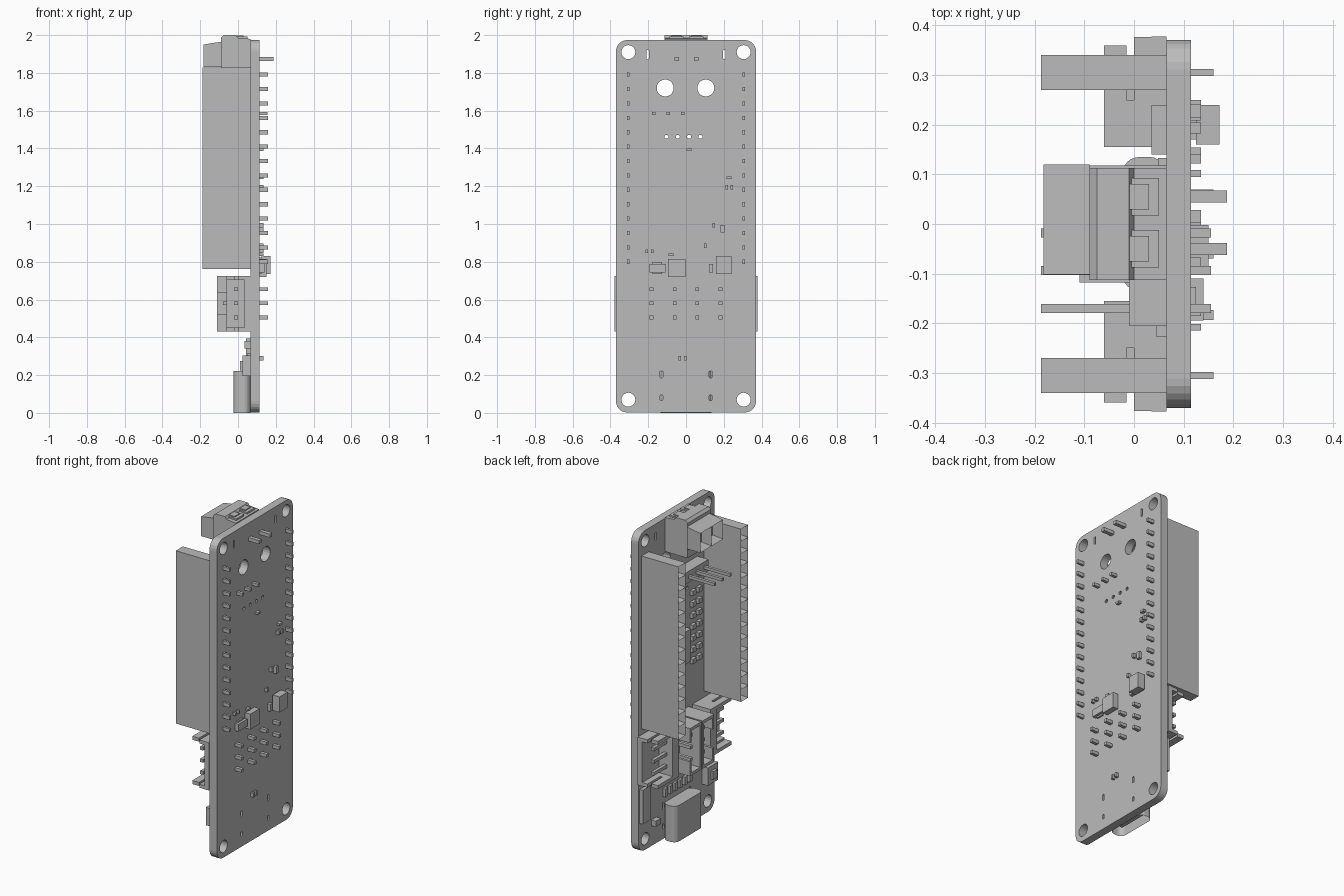
import bpy, bmesh, math
from mathutils import Matrix, Vector

cube = bpy.data.objects.get("Cube")
if cube:
    bpy.data.objects.remove(cube, do_unlink=True)

grey = bpy.data.materials.new("plain grey")
grey.use_nodes = True
grey.diffuse_color = (0.5, 0.5, 0.5, 1)
grey.node_tree.nodes["Principled BSDF"].inputs["Base Color"].default_value = (0.5, 0.5, 0.5, 1)

FACE, BACK = 0.065, 0.115   # component side and solder side of the board


def add_mesh(name, bm):
    bmesh.ops.recalc_face_normals(bm, faces=bm.faces)
    mesh = bpy.data.meshes.new(name)
    bm.to_mesh(mesh)
    bm.free()
    mesh.materials.append(grey)
    obj = bpy.data.objects.new(name, mesh)
    bpy.context.collection.objects.link(obj)
    return obj


def put_box(bm, x, y, z):
    size = Vector((x[1] - x[0], abs(y[1] - y[0]), z[1] - z[0]))
    mid = Vector((sum(x), sum(y), sum(z))) / 2
    bmesh.ops.create_cube(bm, size=1, matrix=Matrix.LocRotScale(mid, None, size))


def boxes(name, bounds):
    bm = bmesh.new()
    for x, y, z in bounds:
        put_box(bm, x, y, z)
    add_mesh(name, bm)


def rounded(w, h, r, cy, cz, n=6):
    pts = []
    for q, (sy, sz) in enumerate([(1, 1), (-1, 1), (-1, -1), (1, -1)]):
        for i in range(n + 1):
            a = math.pi / 2 * (q + i / n)
            pts.append((cy + sy * (w / 2 - r) + r * math.cos(a), cz + sz * (h / 2 - r) + r * math.sin(a)))
    return pts


def circle(cy, cz, r, n=20):
    return [(cy + r * math.cos(math.tau * i / n), cz + r * math.sin(math.tau * i / n)) for i in range(n)]


def prism(name, points, axis, lo, hi):
    """Extrude a closed outline along y or z."""
    bm = bmesh.new()
    place = {"y": lambda p, t: (p[0], t, p[1]), "z": lambda p, t: (*p, t)}[axis]
    face = bm.faces.new([bm.verts.new(place(p, lo)) for p in points])
    new = bmesh.ops.extrude_face_region(bm, geom=[face], use_keep_orig=True)["geom"]
    move = Vector(place((0, 0), hi - lo))
    bmesh.ops.translate(bm, vec=move, verts=[v for v in new if isinstance(v, bmesh.types.BMVert)])
    return add_mesh(name, bm)


# Circuit board with its drilled holes
outlines = [rounded(0.742, 1.972, 0.06, 0, 0.988)]
outlines += [circle(s * 0.305, z, 0.037) for s in (-1, 1) for z in (0.07, 1.91)]
outlines += [circle(-0.11, 1.72, 0.045), circle(0.105, 1.72, 0.045)]
outlines += [circle(-0.104 + 0.06 * i, 1.462, 0.011, 10) for i in range(4)]
outlines += [rounded(0.013, 0.05, 0.006, s * 0.203, 1.897, 3) for s in (-1, 1)]
outlines += [rounded(0.015, h, 0.007, s * 0.13, z, 3) for s in (-1, 1) for z, h in ((0.205, 0.04), (0.08, 0.03))]
curve = bpy.data.curves.new("board outline", "CURVE")
curve.dimensions = "2D"
curve.fill_mode = "BOTH"
curve.extrude = (BACK - FACE) / 2
for outline in outlines:
    spline = curve.splines.new("POLY")
    spline.points.add(len(outline) - 1)
    for point, (y, z) in zip(spline.points, outline):
        point.co = (y, z, 0, 1)
    spline.use_cyclic_u = True
    spline.use_smooth = False
temp = bpy.data.objects.new("board outline", curve)
bpy.context.collection.objects.link(temp)
bpy.context.view_layer.update()
mesh = bpy.data.meshes.new_from_object(temp.evaluated_get(bpy.context.evaluated_depsgraph_get()))
bpy.data.objects.remove(temp, do_unlink=True)
mesh.transform(Matrix(((0, 0, 1, (FACE + BACK) / 2), (1, 0, 0, 0), (0, 1, 0, 0), (0, 0, 0, 1))))
mesh.materials.clear()
mesh.materials.append(grey)
bpy.context.collection.objects.link(bpy.data.objects.new("circuit_board", mesh))

# Long socket strips with a row of square openings, plus their solder pins
PITCH, FIRST = 0.0762, 0.8
for side, s in (("left", 1), ("right", -1)):
    bm = bmesh.new()
    for i in range(14):
        z = FIRST + PITCH * i
        put_box(bm, (-0.187, FACE), (s * 0.27, s * 0.34), (z - PITCH / 2, z + PITCH / 2))
    bm.normal_update()
    mouths = [f for f in bm.faces if f.normal.x < -0.9]
    bmesh.ops.inset_individual(bm, faces=mouths, thickness=0.016)
    bmesh.ops.translate(bm, vec=(0.09, 0, 0), verts=list({v for f in mouths for v in f.verts}))
    add_mesh(side + "_socket_strip", bm)
    boxes(side + "_socket_pins", [((BACK - 0.01, 0.16), (s * 0.305 - 0.007, s * 0.305 + 0.007),
          (FIRST + PITCH * i - 0.011, FIRST + PITCH * i + 0.011)) for i in range(14)])

# Screw terminal at the top: stepped body and protruding nose
prism("terminal_body", [(FACE, 1.77), (-0.09, 1.77), (-0.09, 1.985), (-0.075, 2.0), (-0.01, 2.0),
                        (0, 1.985), (FACE, 1.98)], "y", -0.113, 0.113)
bm = bmesh.new()
for lo, hi in ((-0.102, 0.009), (0.009, 0.12)):
    put_box(bm, (-0.182, -0.09), (lo, hi), (1.83, 1.965))
for v in bm.verts:
    if v.co.x < -0.15 and v.co.z > 1.9:
        v.co.z = 1.95
bm.normal_update()
mouths = [f for f in bm.faces if f.normal.x < -0.9]
bmesh.ops.inset_individual(bm, faces=mouths, thickness=0.022)
bmesh.ops.translate(bm, vec=(0.06, 0, 0), verts=list({v for f in mouths for v in f.verts}))
add_mesh("terminal_nose", bm)
for name, y in (("left", 0.055), ("right", -0.05)):
    boxes(name + "_terminal_screw_frame", [
        ((-0.07, 0.05), (y - 0.038, y + 0.038), (1.97, 1.992)),
        ((-0.035, 0.03), (y - 0.026, y + 0.026), (1.97, 1.998))])
    boxes(name + "_terminal_pin", [((FACE, 0.187), (y - 0.012, y + 0.012), (1.863, 1.885))])

# Three pin header with long bare pins
boxes("pin_header_base", [((-0.01, FACE), (-0.205, 0.02), (1.55, 1.62))])
boxes("pin_header_pins", [((-0.187, 0.155), (y - 0.009, y + 0.009), (1.576, 1.594)) for y in (-0.17, -0.094, -0.018)])

# Four plug connectors: two open sideways at the edges, two upright in the middle
LOW, HIGH = 0.43, 0.725
ROWS = (0.505, 0.58, 0.655)
for side, s in (("left", 1), ("right", -1)):
    parts = [((-0.06, FACE), (s * 0.155, s * 0.215), (LOW, HIGH)),
             ((0.035, FACE), (s * 0.2, s * 0.378), (LOW, HIGH))]
    for a in (LOW, HIGH - 0.022):
        parts += [((0, 0.05), (s * 0.2, s * 0.377), (a, a + 0.022)),
                  ((-0.06, -0.015), (s * 0.2, s * 0.36), (a, a + 0.022)),
                  ((-0.016, 0.001), (s * 0.2, s * 0.25), (a, a + 0.022))]
    boxes(side + "_edge_connector", parts)
    boxes(side + "_edge_connector_pins",
          [((-0.02, 0), (s * 0.2, s * 0.34), (z - 0.01, z + 0.01)) for z in ROWS])
    boxes(side + "_upright_connector", [
        ((0.03, FACE), (s * 0.005, s * 0.118), (LOW, HIGH)),
        ((-0.11, FACE), (s * 0.005, s * 0.02), (LOW, HIGH)),
        ((-0.11, FACE), (s * 0.103, s * 0.118), (LOW, LOW + 0.09)),
        ((-0.11, FACE), (s * 0.103, s * 0.118), (HIGH - 0.09, HIGH)),
        ((-0.11, FACE), (s * 0.005, s * 0.118), (LOW, LOW + 0.018)),
        ((-0.11, FACE), (s * 0.005, s * 0.118), (HIGH - 0.018, HIGH))])
    boxes(side + "_upright_connector_pins",
          [((-0.08, 0.05), (s * 0.06 - 0.01, s * 0.06 + 0.01), (z - 0.01, z + 0.01)) for z in ROWS])
    boxes(side + "_connector_solder_pins", [((BACK - 0.01, 0.16), (s * y - 0.01, s * y + 0.01),
          (z - 0.01, z + 0.01)) for y in (0.06, 0.183) for z in ROWS])

# Rounded power and data port at the bottom edge
port = prism("port_shell", [(x, y) for y, x in rounded(0.27, 0.09, 0.035, 0, 0.021)], "z", 0, 0.222)
bm = bmesh.new()
bm.from_mesh(port.data)
bm.normal_update()
mouth = [f for f in bm.faces if f.normal.z < -0.9]
bmesh.ops.inset_region(bm, faces=mouth, thickness=0.01)
bmesh.ops.translate(bm, vec=(0, 0, 0.17), verts=list({v for f in mouth for v in f.verts}))
bm.to_mesh(port.data)
bm.free()
boxes("port_tongue", [((0.01, 0.03), (-0.09, 0.09), (0.03, 0.18))])


def chips(name, x, items):
    """Flat rectangular parts given by centre y, centre z, width and height."""
    boxes(name, [(x, (y - w / 2, y + w / 2), (z - h / 2, z + h / 2)) for y, z, w, h in items])


# Parts on the component side
chips("small_socket", (0.043, FACE), [(0.32, 0.29, 0.08, 0.21)])
chips("push_button", (0.025, FACE), [(-0.3, 0.25, 0.1, 0.11)])
chips("button_cap", (0.01, 0.03), [(-0.3, 0.25, 0.04, 0.05)])
chips("indicator_light", (0.035, FACE), [(0.22, 0.145, 0.05, 0.035), (-0.21, 0.36, 0.05, 0.04)])
chips("port_resistors", (0.048, FACE), [(-0.12 + 0.048 * i, 0.29, 0.025, 0.05) for i in range(6)])
chips("main_chips", (0.035, FACE), [(0, 1.12, 0.2, 0.2), (0.19, 1.4, 0.1, 0.14)])
chips("small_parts", (0.045, FACE), [(y, 1.0 + 0.07 * i, 0.035, 0.03) for y in (-0.21, -0.15) for i in range(7)])

# Parts on the solder side
chips("power_chip", (BACK, 0.15), [(-0.048, 0.768, 0.092, 0.095)])
chips("regulator", (BACK, 0.14), [(-0.152, 0.766, 0.085, 0.045)])
chips("regulator_legs", (BACK, 0.125), [(-0.152, 0.766, 0.05, 0.064)])
chips("capacitor", (0.125, 0.172), [(0.2, 0.783, 0.08, 0.096)])
chips("capacitor_base", (BACK, 0.13), [(0.2, 0.783, 0.06, 0.08)])
chips("rear_small_parts", (BACK, 0.135), [
    (0.193, 0.975, 0.022, 0.042), (0.147, 0.993, 0.014, 0.025), (0.102, 0.885, 0.014, 0.022),
    (0.133, 0.767, 0.022, 0.045), (0.215, 1.195, 0.014, 0.024), (0.243, 1.195, 0.014, 0.024),
    (0.228, 1.245, 0.028, 0.014), (0.015, 1.394, 0.026, 0.013), (-0.208, 0.856, 0.014, 0.02),
    (-0.178, 0.856, 0.014, 0.02), (-0.08, 0.836, 0.026, 0.013), (-0.034, 0.289, 0.014, 0.025),
    (-0.004, 0.289, 0.014, 0.025)])
